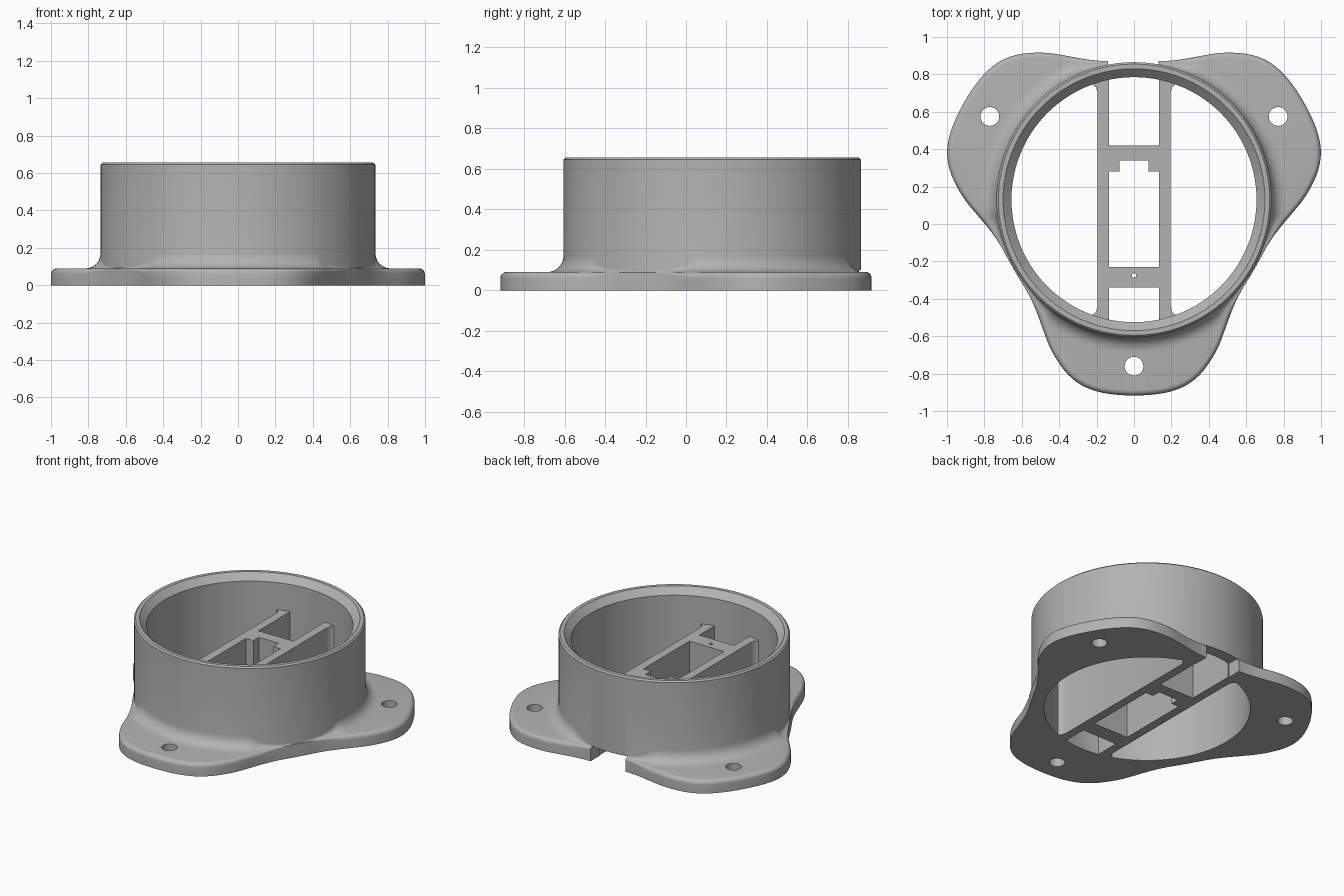
import bpy, bmesh, math

if "Cube" in bpy.data.objects:
    bpy.data.objects.remove(bpy.data.objects["Cube"])

CY = 0.13          # ring axis in y
INNER, OUTER, TOP = 0.655, 0.735, 0.655
FLANGE = 0.09
BAR_TOP = 0.42

grey = bpy.data.materials.new("plain grey")
grey.use_nodes = True
grey.diffuse_color = (0.45, 0.45, 0.45, 1)
grey.node_tree.nodes["Principled BSDF"].inputs["Base Color"].default_value = (0.45, 0.45, 0.45, 1)


def finish(name, bm):
    bmesh.ops.recalc_face_normals(bm, faces=bm.faces)
    mesh = bpy.data.meshes.new(name)
    bm.to_mesh(mesh)
    bm.free()
    obj = bpy.data.objects.new(name, mesh)
    bpy.context.collection.objects.link(obj)
    mesh.materials.append(grey)
    return obj


def prism(name, points, z0, z1):
    bm = bmesh.new()
    base = bm.faces.new([bm.verts.new((x, y, z0)) for x, y in points])
    up = bmesh.ops.extrude_face_region(bm, geom=[base])["geom"]
    bmesh.ops.translate(bm, vec=(0, 0, z1 - z0),
                        verts=[g for g in up if isinstance(g, bmesh.types.BMVert)])
    return finish(name, bm)


def box(name, x0, x1, y0, y1, z0, z1):
    return prism(name, [(x0, y0), (x1, y0), (x1, y1), (x0, y1)], z0, z1)


def circle(x, y, r, n=40):
    return [(x + r * math.cos(math.tau * i / n), y + r * math.sin(math.tau * i / n)) for i in range(n)]


def cut(obj, cutter):
    cutter.hide_render = True
    mod = obj.modifiers.new("cut", "BOOLEAN")
    mod.operation, mod.solver, mod.object = "DIFFERENCE", "EXACT", cutter
    bpy.context.view_layer.objects.active = obj
    bpy.ops.object.modifier_apply(modifier=mod.name)
    bpy.data.objects.remove(cutter)


# Flange radius every 5 degrees away from a lobe's middle
LOBE = [1.047, 1.047, 1.045, 1.034, 1.005, 0.958, 0.905, 0.848, 0.802, 0.77, 0.752, 0.745, 0.743]


def lobe_radius(angle):
    off = abs((math.degrees(angle) - 30 + 60) % 120 - 60) / 5
    i = min(int(off), 11)
    t = off - i
    a, b, c, d = LOBE[abs(i - 1)], LOBE[i], LOBE[i + 1], LOBE[i + 2 if i < 11 else 11]
    return b + t * ((c - a) + t * ((2 * a - 5 * b + 4 * c - d) + t * (3 * b - a - 3 * c + d))) / 2


def section(radius):
    room = radius - OUTER
    edge = min(0.03, room * 0.4)
    fillet = min(0.08, room - edge)
    quarter = [math.pi / 2 * i / 6 for i in range(7)]
    pts = [(INNER, 0), (radius, 0)]
    pts += [(radius - edge + edge * math.cos(a), FLANGE - edge + edge * math.sin(a)) for a in quarter]
    pts += [(OUTER + fillet - fillet * math.sin(a), FLANGE + fillet - fillet * math.cos(a)) for a in quarter]
    pts += [(OUTER, TOP - 0.01), (OUTER - 0.01, TOP), (0.7, TOP), (INNER, TOP - 0.045)]
    return pts


# Ring wall, foot fillet and three-lobed flange as one swept section
STEPS = 192
bm = bmesh.new()
rings = []
for s in range(STEPS):
    a = math.tau * s / STEPS
    rings.append([bm.verts.new((r * math.cos(a), CY + r * math.sin(a), z))
                  for r, z in section(lobe_radius(a))])
for s in range(STEPS):
    p, q = rings[s], rings[(s + 1) % STEPS]
    for k in range(len(p)):
        m = (k + 1) % len(p)
        bm.faces.new((p[k], q[k], q[m], p[m]))
housing = finish("flanged_ring", bm)

# Screw holes and the cable slot at the back
for deg in (30, 150, 270):
    a = math.radians(deg)
    cut(housing, prism("hole_cutter", circle(0.89 * math.cos(a), CY + 0.89 * math.sin(a), 0.05), -0.1, 0.3))
cut(housing, box("slot_cutter", -0.14, 0.13, 0.6, 1.0, -0.1, 0.1))

# Two long rails with flared ends, meeting the ring wall
half = [(0, 0.64), (0.06, 0.63), (0.11, 0.62), (0.085, 0.615), (0.068, 0.6), (0.06, 0.57)]
outline = half + [(x, -y) for x, y in reversed(half)]
rails = [prism(n, [(s * (0.135 + x), CY + y) for x, y in outline], 0, BAR_TOP)
         for n, s in (("left_rail", 1), ("right_rail", -1))]

# Cross members: a notched one behind, a drilled one in front
rear = prism("rear_crossbar", [(-0.14, 0.42), (-0.14, 0.28), (-0.077, 0.28), (-0.077, 0.34),
                               (0.077, 0.34), (0.077, 0.28), (0.14, 0.28), (0.14, 0.42)], 0, BAR_TOP)
front = box("front_crossbar", -0.14, 0.14, -0.34, -0.23, 0, BAR_TOP)
cut(front, prism("pin_cutter", circle(0, -0.275, 0.012, 16), -0.1, 0.6))

# Smooth curved faces, keep crisp edges
bpy.ops.object.select_all(action="DESELECT")
for obj in [housing, rear, front] + rails:
    obj.select_set(True)
bpy.context.view_layer.objects.active = housing
bpy.ops.object.shade_smooth_by_angle(angle=math.radians(35))
